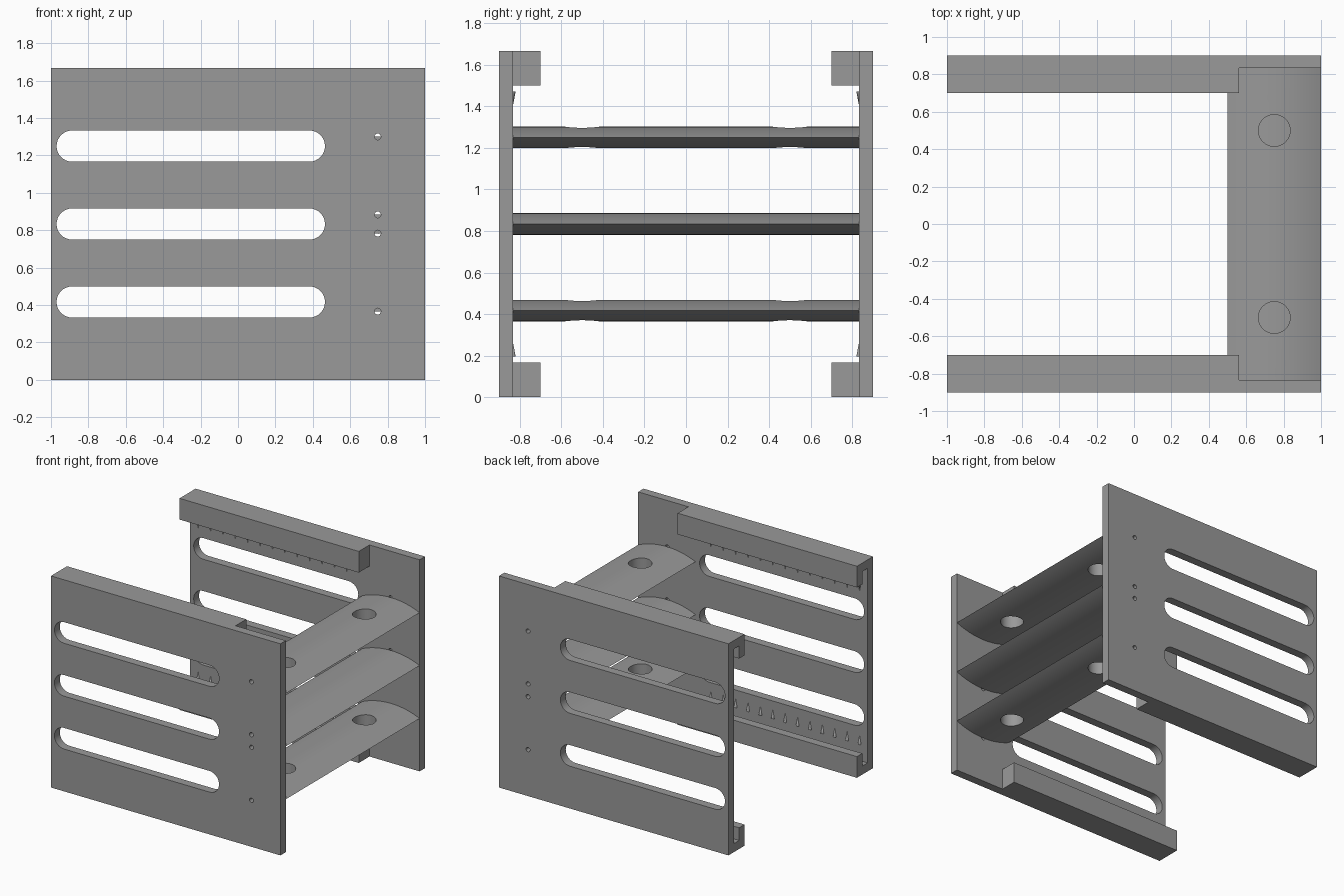
import bpy, bmesh, math

if "Cube" in bpy.data.objects:
    bpy.data.objects.remove(bpy.data.objects["Cube"])

H = 5 / 3            # overall height
MID = H / 2          # mirror plane height; meshes are built relative to it
WALL_IN, WALL_OUT = 0.833, 0.9

grey = bpy.data.materials.new("mid grey")
grey.diffuse_color = (0.32, 0.32, 0.32, 1)
grey.use_nodes = True
grey.node_tree.nodes["Principled BSDF"].inputs["Base Color"].default_value = grey.diffuse_color


def prism(bm, pts, axis, a, b):
    """Extrude a closed outline along an axis; outline uses the other two axes in order."""
    def put(p, t):
        c = list(p)
        c.insert(axis, t)
        return bm.verts.new(c)
    lo, hi = [put(p, a) for p in pts], [put(p, b) for p in pts]
    n = len(pts)
    bm.faces.new(lo)
    bm.faces.new(hi[::-1])
    for i in range(n):
        bm.faces.new((lo[i], hi[i], hi[(i + 1) % n], lo[(i + 1) % n]))


def rect(u0, u1, v0, v1):
    return [(u0, v0), (u1, v0), (u1, v1), (u0, v1)]


def stadium(u0, u1, v, r, seg=16):
    """Outline with round ends; a circle when u0 + r equals u1 - r."""
    pts = []
    for c, start in ((u1 - r, -90), (u0 + r, 90)):
        for i in range(seg + 1):
            t = math.radians(start + 180 * i / seg)
            p = (c + r * math.cos(t), v + r * math.sin(t))
            if not pts or min(math.dist(p, q) for q in pts) > 1e-5:
                pts.append(p)
    return pts


def make(name, bm, z=MID):
    bmesh.ops.recalc_face_normals(bm, faces=bm.faces)
    me = bpy.data.meshes.new(name)
    bm.to_mesh(me)
    bm.free()
    me.materials.append(grey)
    ob = bpy.data.objects.new(name, me)
    ob.location.z = z
    bpy.context.collection.objects.link(ob)
    return ob


def activate(ob):
    bpy.ops.object.select_all(action='DESELECT')
    ob.select_set(True)
    bpy.context.view_layer.objects.active = ob


def finish(ob, cutter=None, mirror=(False, False, False)):
    """Cut, mirror and shade a part."""
    activate(ob)
    if cutter:
        m = ob.modifiers.new("cut", 'BOOLEAN')
        m.object, m.operation, m.solver = cutter, 'DIFFERENCE', 'EXACT'
        bpy.ops.object.modifier_apply(modifier="cut")
        bpy.data.objects.remove(cutter)
    if any(mirror):
        m = ob.modifiers.new("mirror", 'MIRROR')
        m.use_axis = mirror
        m.use_mirror_merge = False
        bpy.ops.object.modifier_apply(modifier="mirror")
    activate(ob)
    bpy.ops.object.shade_smooth_by_angle(angle=math.radians(30))


# Side walls with long slots and small pin holes
bm = bmesh.new()
prism(bm, rect(-1, 1, -MID, MID), 1, WALL_IN, WALL_OUT)
wall = make("side_wall", bm)
bm = bmesh.new()
for z in (-0.4167, 0, 0.4167):
    prism(bm, stadium(-0.97, 0.465, z, 0.0833), 1, 0.7, 1.0)
for z in (-0.467, -0.05, 0.05, 0.467):
    prism(bm, stadium(0.73, 0.764, z, 0.017, 8), 1, 0.7, 1.0)
finish(wall, make("wall_cutter", bm), (False, True, False))

# Rails along the top and bottom, grooved and closed at one end
bm = bmesh.new()
prism(bm, rect(0.7, WALL_IN, MID - 0.167, MID), 0, -1, 0.5625)
rail = make("rail", bm)
bm = bmesh.new()
prism(bm, rect(0.767, 0.9, MID - 0.3, MID - 0.067), 0, -1.2, 0.5)
finish(rail, make("rail_cutter", bm), (False, True, True))

# Small tapered ratchet teeth beside the rail grooves
bm = bmesh.new()
for i in range(13):
    ring = bmesh.ops.create_cone(bm, cap_ends=True, segments=12, radius1=0.0,
                                 radius2=0.013, depth=0.07)
    bmesh.ops.translate(bm, verts=ring["verts"],
                        vec=(-0.93 + 0.108 * i, WALL_IN, 0.602))
bmesh.ops.remove_doubles(bm, verts=bm.verts, dist=1e-5)
finish(make("ratchet_teeth", bm), None, (False, True, True))

# Lens-shaped shelves; the outer two have round holes
CHORD, RISE, N = 0.25, 0.052, 20
RAD = (CHORD ** 2 + RISE ** 2) / (2 * RISE)


def arc(x):
    return math.sqrt(RAD ** 2 - x ** 2) - (RAD - RISE)


xs = [-CHORD + 2 * CHORD * i / N for i in range(N + 1)]
outline = [(0.75 + x, arc(x)) for x in xs] + [(0.75 + x, -arc(x)) for x in xs[-2:0:-1]]
for name, off, holes in (("lower_shelf", -0.4167, True), ("middle_shelf", 0, False),
                         ("upper_shelf", 0.4167, True)):
    bm = bmesh.new()
    prism(bm, outline, 1, -WALL_IN, WALL_IN)
    shelf = make(name, bm, MID + off)
    cutter = None
    if holes:
        bm = bmesh.new()
        for y in (-0.5, 0.5):
            prism(bm, stadium(0.665, 0.835, y, 0.085), 2, -0.2, 0.2)
        cutter = make("shelf_cutter", bm, MID + off)
    bpy.context.view_layer.update()
    finish(shelf, cutter)
